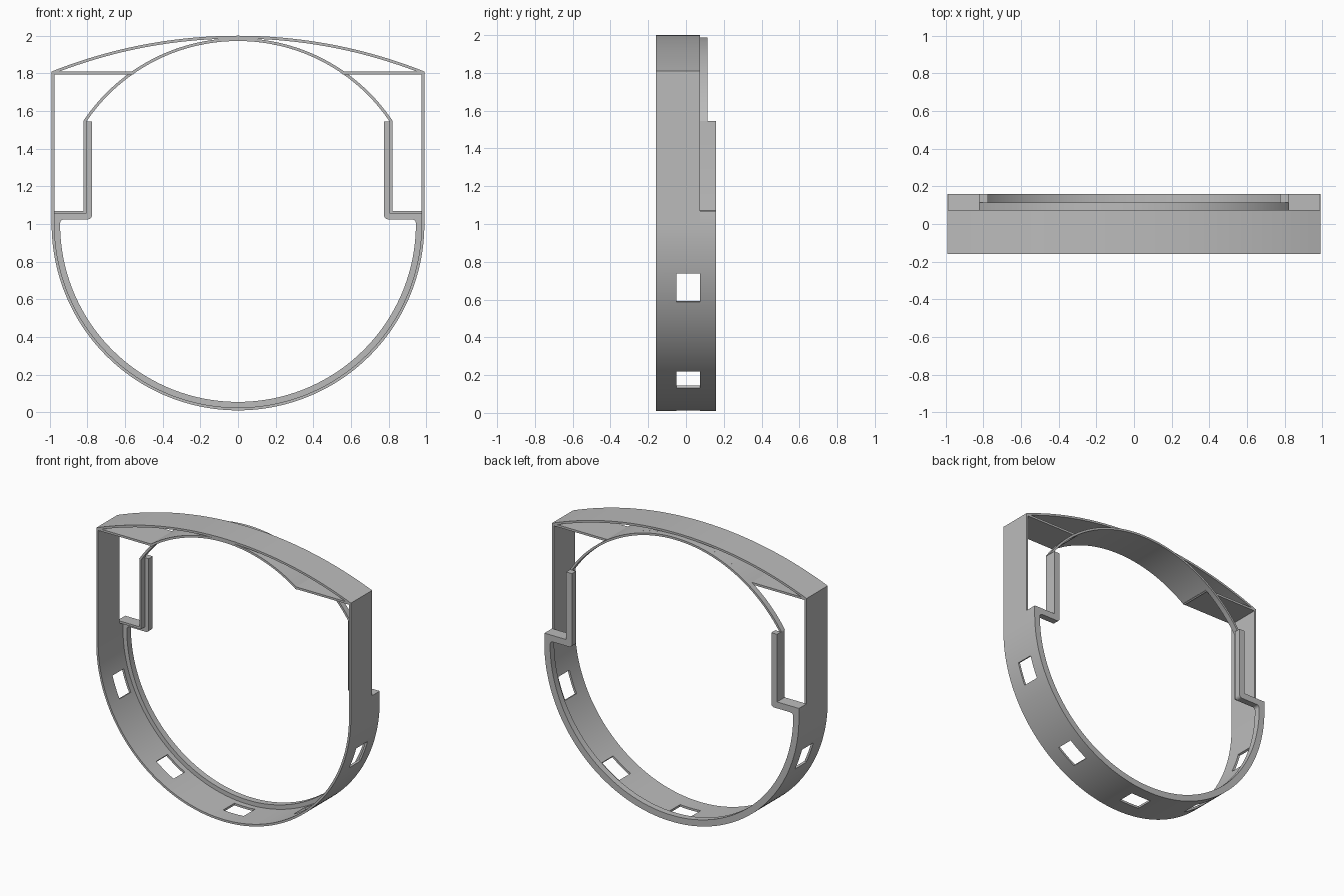
import bpy, bmesh
from math import sin, cos, asin, radians, sqrt
from mathutils import Matrix

if "Cube" in bpy.data.objects:
    bpy.data.objects.remove(bpy.data.objects["Cube"])

grey = bpy.data.materials.new("plain grey")
grey.use_nodes = True
grey.diffuse_color = (0.5, 0.5, 0.5, 1)
grey.node_tree.nodes["Principled BSDF"].inputs["Base Color"].default_value = (0.5, 0.5, 0.5, 1)

R = 0.99                  # outer radius of the lower half
T = 0.015                 # sheet thickness
LIP = 0.045               # thickness of the rear lip
FRONT, MID, STEP, BACK = -0.16, 0.075, 0.115, 0.16


def finish(name, bm):
    bmesh.ops.recalc_face_normals(bm, faces=bm.faces)
    mesh = bpy.data.meshes.new(name)
    bm.to_mesh(mesh)
    bm.free()
    mesh.materials.append(grey)
    obj = bpy.data.objects.new(name, mesh)
    bpy.context.collection.objects.link(obj)
    return obj


def smooth(obj):
    bpy.ops.object.select_all(action="DESELECT")
    obj.select_set(True)
    bpy.context.view_layer.objects.active = obj
    bpy.ops.object.shade_smooth_by_angle(angle=radians(30))


def strip(name, outer, inner, y0, y1, closed=False):
    """Sheet between two matching (x, z) paths, running from y0 to y1."""
    bm = bmesh.new()
    rows = [[bm.verts.new((x, y, z)) for (x, z), y in
             ((o, y0), (o, y1), (i, y1), (i, y0))] for o, i in zip(outer, inner)]
    pairs = list(zip(rows, rows[1:]))
    if closed:
        pairs.append((rows[-1], rows[0]))
    else:
        bm.faces.new(rows[0])
        bm.faces.new(rows[-1])
    for a, b in pairs:
        for k in range(4):
            n = (k + 1) % 4
            bm.faces.new((a[k], a[n], b[n], b[k]))
    obj = finish(name, bm)
    smooth(obj)
    return obj


def arc(radius, centre, start, end, steps):
    """Points on a circle, angles in radians from straight up toward +x."""
    return [(radius * sin(a), centre + radius * cos(a)) for a in
            (start + (end - start) * i / steps for i in range(steps + 1))]


def mirrored(half):
    """Extend a path from +x to the mirrored -x side."""
    return half + [(-x, z) for x, z in reversed(half)]


# Front band: half circle, straight sides and shallow crown
CROWN_R, CROWN_Z = 2.674, -0.674


def band_path(inset):
    r, x = CROWN_R - inset, R - inset
    edge = asin(x / r)
    return arc(x, 1, radians(90), radians(270), 96) + arc(r, CROWN_Z, -edge, edge, 48)


band = strip("front_band", band_path(0), band_path(T), FRONT, MID, closed=True)

# Row of rectangular slots cut through the lower band
bm = bmesh.new()
for angle in (-70, -33.3, 0, 33.3, 70):
    place = (Matrix.Rotation(radians(angle), 4, "Y")
             @ Matrix.Translation((0, (MID - 0.05) / 2, -R))
             @ Matrix.Diagonal((0.16, MID + 0.05, 0.12, 1)))
    place = Matrix.Translation((0, 0, 1)) @ place
    bmesh.ops.create_cube(bm, size=1, matrix=place)
cutter = finish("slot_cutter", bm)
cutter.hide_render = True
cut = band.modifiers.new("slots", "BOOLEAN")
cut.operation = "DIFFERENCE"
cut.solver = "EXACT"
cut.object = cutter
bpy.context.view_layer.objects.active = band
bpy.ops.object.modifier_apply(modifier=cut.name)
bpy.data.objects.remove(cutter)
smooth(band)


# Rear rim: half circle stepping inward to two upright tabs
def rim_path(inset, fillet):
    x, z, tab = R - inset, 1.07 - inset, 0.82 - inset
    half = [(tab, 1.545)]
    for i in range(7):            # rounded corner at the foot of the tab
        a = radians(15 * i)
        half.append((tab + fillet * (1 - cos(a)), z + fillet * (1 - sin(a))))
    for i in range(7):            # rounded corner above the half circle
        a = radians(15 * i)
        half.append((x - fillet * (1 - sin(a)), z - fillet * (1 - cos(a))))
    lower = arc(x, 1, radians(90), radians(180), 48)
    return mirrored(half + lower[:-1])


strip("rear_rim_wall", rim_path(0, 0.002), rim_path(T, 0.004), MID, STEP)
strip("rear_rim_lip", rim_path(0, 0.002), rim_path(LIP, 0.022), STEP, BACK)

# Upper arch: narrow at the rear, deep between the shelves
ARCH = 0.987


def arch(name, half_width, y0, y1):
    edge = asin(half_width / ARCH)
    strip(name, arc(ARCH, 1, -edge, edge, 64),
          arc(ARCH - T, 1, -edge, edge, 64), y0, y1)


arch("rear_arch", 0.822, MID, STEP)
arch("deep_arch", 0.575, FRONT, MID)

# Shelves joining the arch to the band corners
SHELF_Z = 1.795
inner_x = sqrt(ARCH ** 2 - (SHELF_Z + T - 1) ** 2) - 0.008
for side, label in ((1, "left"), (-1, "right")):
    ends = [(side * inner_x, SHELF_Z + T), (side * (R - T / 2), SHELF_Z + T)]
    strip(label + "_shelf", ends, [(x, z - T) for x, z in ends], FRONT, MID)
